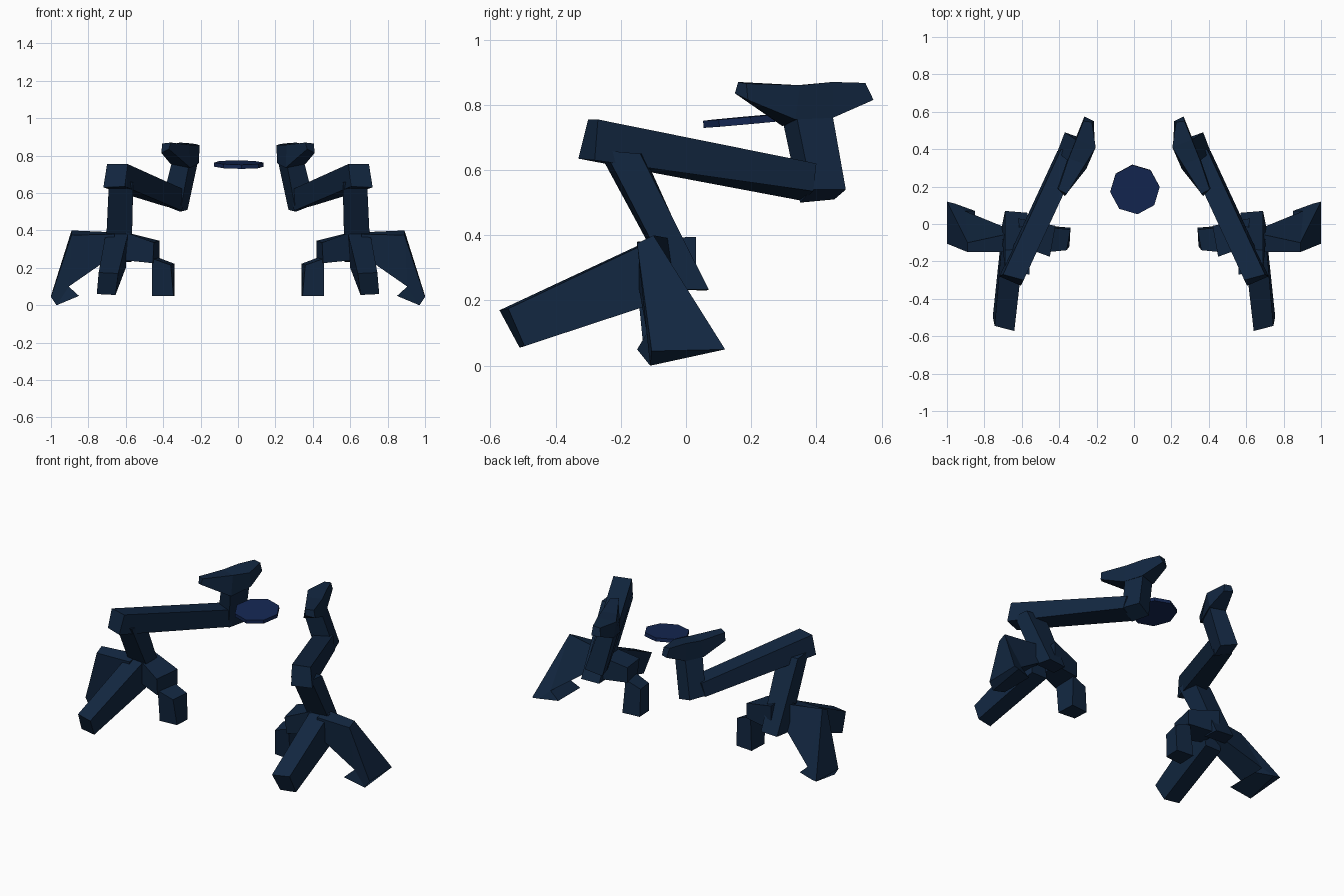
import bpy, bmesh, math


def material(name, color):
    m = bpy.data.materials.new(name)
    m.diffuse_color = (*color, 1)
    return m


body_mat = material("dark_blue", (0.006, 0.02, 0.052))
disc_mat = material("deep_blue", (0.007, 0.02, 0.085))


def loft(name, *sections):
    """Skin matching cross-sections, cap both ends, mirror across x."""
    bm = bmesh.new()
    rings = [[bm.verts.new(p) for p in s] for s in sections]
    n = len(rings[0])
    for a, b in zip(rings, rings[1:]):
        for i in range(n):
            j = (i + 1) % n
            bm.faces.new((a[i], a[j], b[j], b[i]))
    bm.faces.new(rings[0])
    bm.faces.new(rings[-1])
    bmesh.ops.recalc_face_normals(bm, faces=bm.faces[:])
    me = bpy.data.meshes.new(name)
    bm.to_mesh(me)
    bm.free()
    me.materials.append(body_mat)
    ob = bpy.data.objects.new(name, me)
    bpy.context.collection.objects.link(ob)
    ob.modifiers.new("Mirror", 'MIRROR').use_axis[0] = True
    return ob


# long beam reaching back
loft("long_beam",
     [(0.70, -0.27, 0.755), (0.59, -0.30, 0.755), (0.605, -0.33, 0.635), (0.72, -0.28, 0.63)],
     [(0.39, 0.40, 0.62), (0.28, 0.37, 0.615), (0.30, 0.36, 0.505), (0.41, 0.39, 0.535)])

# short post at the end of the beam
loft("end_post",
     [(0.31, 0.35, 0.50), (0.27, 0.455, 0.51), (0.37, 0.49, 0.54), (0.41, 0.385, 0.54)],
     [(0.265, 0.30, 0.735), (0.215, 0.42, 0.765), (0.31, 0.45, 0.765), (0.355, 0.34, 0.76)])

# tapered head piece on the post
loft("head_piece",
     [(0.36, 0.16, 0.87), (0.405, 0.185, 0.865), (0.41, 0.19, 0.815), (0.37, 0.15, 0.835)],
     [(0.26, 0.32, 0.858), (0.35, 0.35, 0.86), (0.36, 0.335, 0.755), (0.255, 0.295, 0.735)],
     [(0.205, 0.41, 0.855), (0.31, 0.45, 0.87), (0.315, 0.45, 0.76), (0.21, 0.43, 0.758)],
     [(0.225, 0.545, 0.862), (0.27, 0.55, 0.867), (0.265, 0.575, 0.815), (0.215, 0.55, 0.81)])

# leaning upright
loft("upright",
     [(0.56, -0.27, 0.66), (0.69, -0.25, 0.66), (0.69, -0.14, 0.65), (0.56, -0.13, 0.65)],
     [(0.57, -0.04, 0.235), (0.71, -0.03, 0.235), (0.69, 0.07, 0.233), (0.57, 0.06, 0.23)])

# front leg
loft("front_leg",
     [(0.705, -0.08, 0.395), (0.585, -0.09, 0.395), (0.60, -0.07, 0.20), (0.71, -0.07, 0.20)],
     [(0.745, -0.545, 0.175), (0.64, -0.572, 0.17), (0.655, -0.51, 0.055), (0.755, -0.495, 0.06)])

# outer leg with a wide foot
loft("outer_leg",
     [(0.66, -0.05, 0.39), (0.66, -0.15, 0.38), (0.66, -0.15, 0.27), (0.66, -0.03, 0.27)],
     [(0.89, -0.10, 0.40), (0.89, -0.15, 0.375), (0.905, -0.12, 0.10), (0.905, 0.07, 0.10)],
     [(1.0, 0.12, 0.05), (1.0, -0.105, 0.045), (0.97, -0.11, 0.0), (0.96, 0.11, 0.05)])
loft("outer_toe",
     [(0.905, -0.12, 0.10), (0.97, -0.11, 0.0), (0.85, -0.15, 0.05)],
     [(0.905, 0.07, 0.10), (0.96, 0.11, 0.05), (0.85, 0.07, 0.05)])

# inner bracket and inner leg
loft("inner_bracket",
     [(0.62, 0.03, 0.395), (0.60, -0.12, 0.39), (0.60, -0.11, 0.24), (0.62, 0.03, 0.24)],
     [(0.42, -0.01, 0.345), (0.45, -0.175, 0.335), (0.455, -0.16, 0.225), (0.42, -0.01, 0.25)])
loft("inner_leg",
     [(0.44, -0.02, 0.26), (0.34, -0.03, 0.222), (0.36, -0.14, 0.215), (0.46, -0.15, 0.25)],
     [(0.455, -0.01, 0.05), (0.34, -0.02, 0.05), (0.345, -0.12, 0.05), (0.46, -0.13, 0.05)])

# floating eight-sided disc
bpy.ops.mesh.primitive_cylinder_add(vertices=8, radius=0.133, depth=0.022,
                                    location=(0.005, 0.185, 0.752),
                                    rotation=(0.09, 0, math.radians(6)))
disc = bpy.context.object
disc.name = "disc"
disc.data.materials.append(disc_mat)
